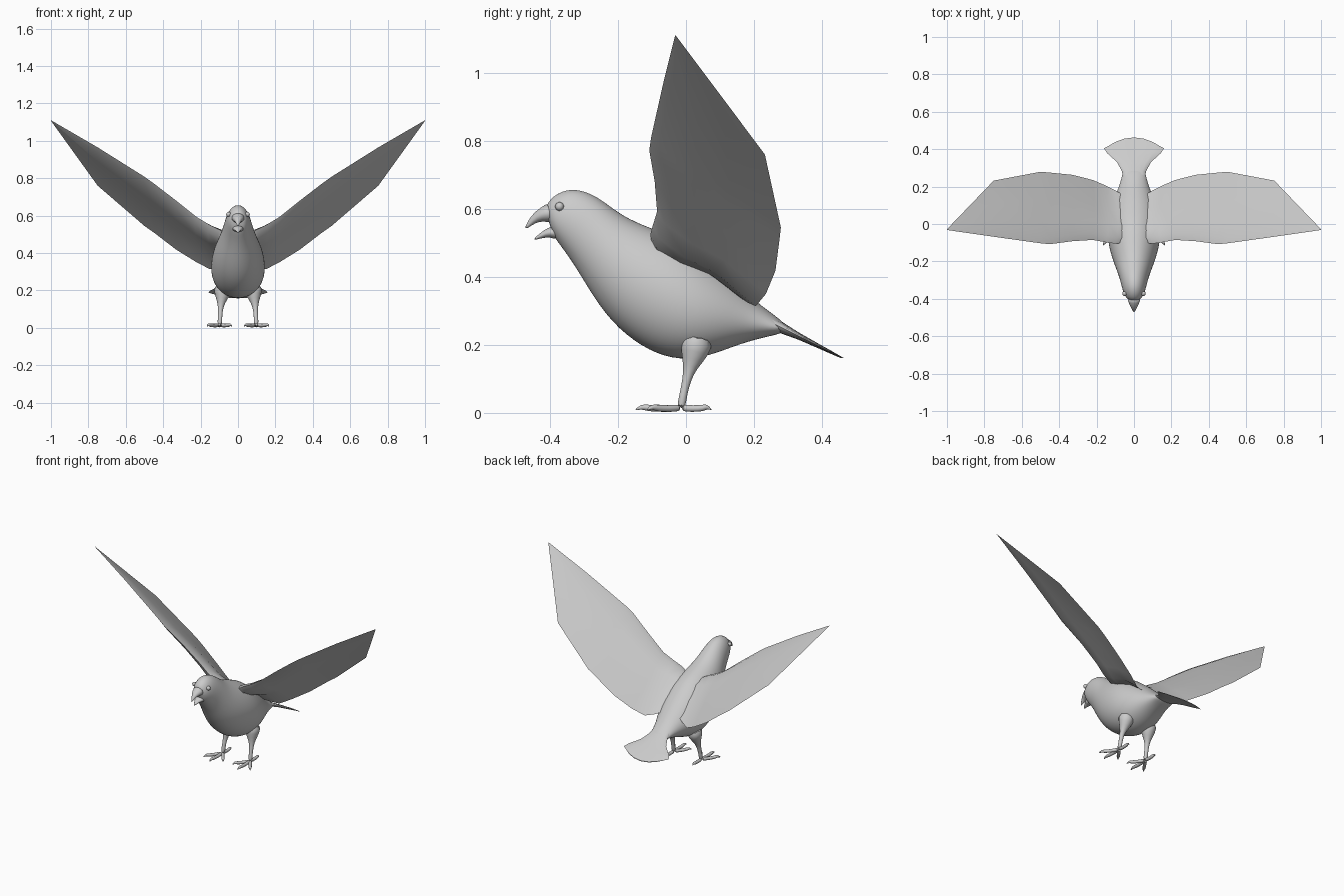
import bpy, bmesh, math
from mathutils import Vector

if "Cube" in bpy.data.objects:
    bpy.data.objects.remove(bpy.data.objects["Cube"])


def loft(name, rings, subdiv=0, angle=40):
    """Skin a list of equal-length closed rings and cap both ends."""
    bm = bmesh.new()
    vs = [[bm.verts.new(p) for p in r] for r in rings]
    n = len(rings[0])
    for a, b in zip(vs, vs[1:]):
        for i in range(n):
            j = (i + 1) % n
            bm.faces.new((a[i], a[j], b[j], b[i]))
    bm.faces.new(vs[0])
    bm.faces.new(vs[-1])
    bmesh.ops.recalc_face_normals(bm, faces=bm.faces)
    me = bpy.data.meshes.new(name)
    bm.to_mesh(me)
    bm.free()
    ob = bpy.data.objects.new(name, me)
    bpy.context.collection.objects.link(ob)
    if subdiv:
        m = ob.modifiers.new("subdivision", 'SUBSURF')
        m.levels = m.render_levels = subdiv
    bpy.ops.object.select_all(action='DESELECT')
    ob.select_set(True)
    bpy.context.view_layer.objects.active = ob
    bpy.ops.object.shade_smooth_by_angle(angle=math.radians(angle))
    return ob


def section(ty, tz, by, bz, w, n=16):
    """Ellipse in the plane through a top and a bottom profile point."""
    t, b = Vector((0, ty, tz)), Vector((0, by, bz))
    c, h = (t + b) / 2, (t - b) / 2
    return [c + h * math.cos(a) + Vector((w * math.sin(a), 0, 0))
            for a in (2 * math.pi * i / n for i in range(n))]


def tube(name, pts, radii, n=8):
    """Tapered round tube along a path."""
    pts = [Vector(p) for p in pts]
    rings = []
    for i, (p, r) in enumerate(zip(pts, radii)):
        d = (pts[min(i + 1, len(pts) - 1)] - pts[max(i - 1, 0)]).normalized()
        ref = Vector((1, 0, 0)) if abs(d.z) > 0.6 else Vector((0, 0, 1))
        u = d.cross(ref).normalized()
        v = d.cross(u)
        rings.append([p + r * (u * math.cos(a) + v * math.sin(a))
                      for a in (2 * math.pi * k / n for k in range(n))])
    return loft(name, rings, 1, 60)


# Body and head: top y, z / bottom y, z / half width
body = [(-.418, .600, -.392, .528, .028), (-.395, .640, -.380, .505, .050),
        (-.335, .667, -.348, .462, .066), (-.260, .642, -.310, .402, .079),
        (-.190, .582, -.263, .322, .102), (-.100, .545, -.200, .242, .130),
        (.000, .510, -.110, .177, .148), (.080, .445, -.020, .150, .147),
        (.150, .385, .070, .165, .122), (.210, .325, .160, .203, .086),
        (.265, .285, .240, .224, .066), (.300, .255, .285, .234, .060)]
loft("body", [section(*r) for r in body], 2, 60)

# Open beak
loft("upper_beak", [section(*r, n=12) for r in
     [(-.400, .622, -.385, .560, .040), (-.424, .608, -.405, .560, .033),
      (-.448, .589, -.432, .564, .020), (-.465, .565, -.455, .550, .009),
      (-.474, .544, -.470, .541, .002)]], 1, 50)
loft("lower_beak", [section(*r, n=12) for r in
     [(-.380, .550, -.375, .505, .036), (-.405, .547, -.400, .517, .027),
      (-.427, .531, -.422, .514, .014), (-.448, .512, -.446, .508, .003)]], 1, 50)

# Tail fan: centre y, sweep at the edges, half width, half thickness
fan = [(.22, 0, .055, .030), (.28, 0, .064, .018), (.33, .0, .090, .011),
       (.39, .01, .145, .007), (.425, .02, .160, .005), (.463, .045, .135, .002)]
rings = []
for y0, sag, w, h in fan:
    ring = []
    for i in range(16):
        a = 2 * math.pi * i / 16
        y = y0 - sag * math.cos(a) ** 2
        ring.append((w * math.cos(a), y, .16 + (.463 - y) * .5 + h * math.sin(a)))
    rings.append(ring)
loft("tail", rings, 0, 35)

# Wings: x, leading y, z, trailing y, z, thickness
wing = [(.05, -.10, .490, .15, .345, .050), (.10, -.105, .525, .18, .325, .055),
        (.15, -.098, .550, .205, .314, .050), (.22, -.085, .592, .235, .350, .042),
        (.33, -.092, .680, .263, .418, .034), (.45, -.108, .772, .275, .510, .027),
        (.50, -.103, .808, .279, .545, .024), (.75, -.068, .965, .232, .760, .013),
        (1.0, -.032, 1.110, -.028, 1.107, .001)]
# Airfoil: chord fraction, offset in thicknesses
foil = [(0, 0), (.08, .42), (.28, .62), (.6, .42), (1, 0), (.6, .12), (.35, -.35), (.1, -.42)]
for s, side in ((1, "left"), (-1, "right")):
    rings = []
    for x, ly, lz, ty, tz, t in wing:
        le, te = Vector((x, ly, lz)), Vector((x, ty, tz))
        c = te - le
        nrm = Vector((-.55, -c.z / c.length, c.y / c.length)).normalized()
        pts = [le + c * f + nrm * o * t for f, o in foil]
        rings.append([(s * p.x, p.y, p.z) for p in pts])
    loft(side + "_wing", rings, 0, 35)

    # Leg with feathered thigh
    tube(side + "_leg",
         [(s * .080, .035, .23), (s * .084, .025, .175), (s * .090, .012, .135),
          (s * .094, .003, .10), (s * .096, -.008, .055), (s * .098, -.015, .012)],
         [.06, .045, .022, .014, .012, .015])

    # Three front toes and a hind toe, each ending in a hooked claw
    for toe, (ex, ey) in {"inner": (.032, -.105), "middle": (.100, -.150),
                          "outer": (.167, -.115), "hind": (.098, .076)}.items():
        a, e = Vector((.098, -.015, 0)), Vector((ex, ey, 0))
        path = []
        for f, z in ((0, .015), (.4, .012), (.72, .014), (.85, .019), (1, .008)):
            p = a.lerp(e, f)
            path.append((s * p.x, p.y, z))
        tube(f"{side}_{toe}_toe", path, [.013, .010, .011, .008, .002])

    # Eye
    bpy.ops.mesh.primitive_uv_sphere_add(segments=12, ring_count=8, radius=.013,
                                         location=(s * .050, -.372, .607))
    bpy.context.object.name = side + "_eye"
    bpy.ops.object.shade_smooth()
